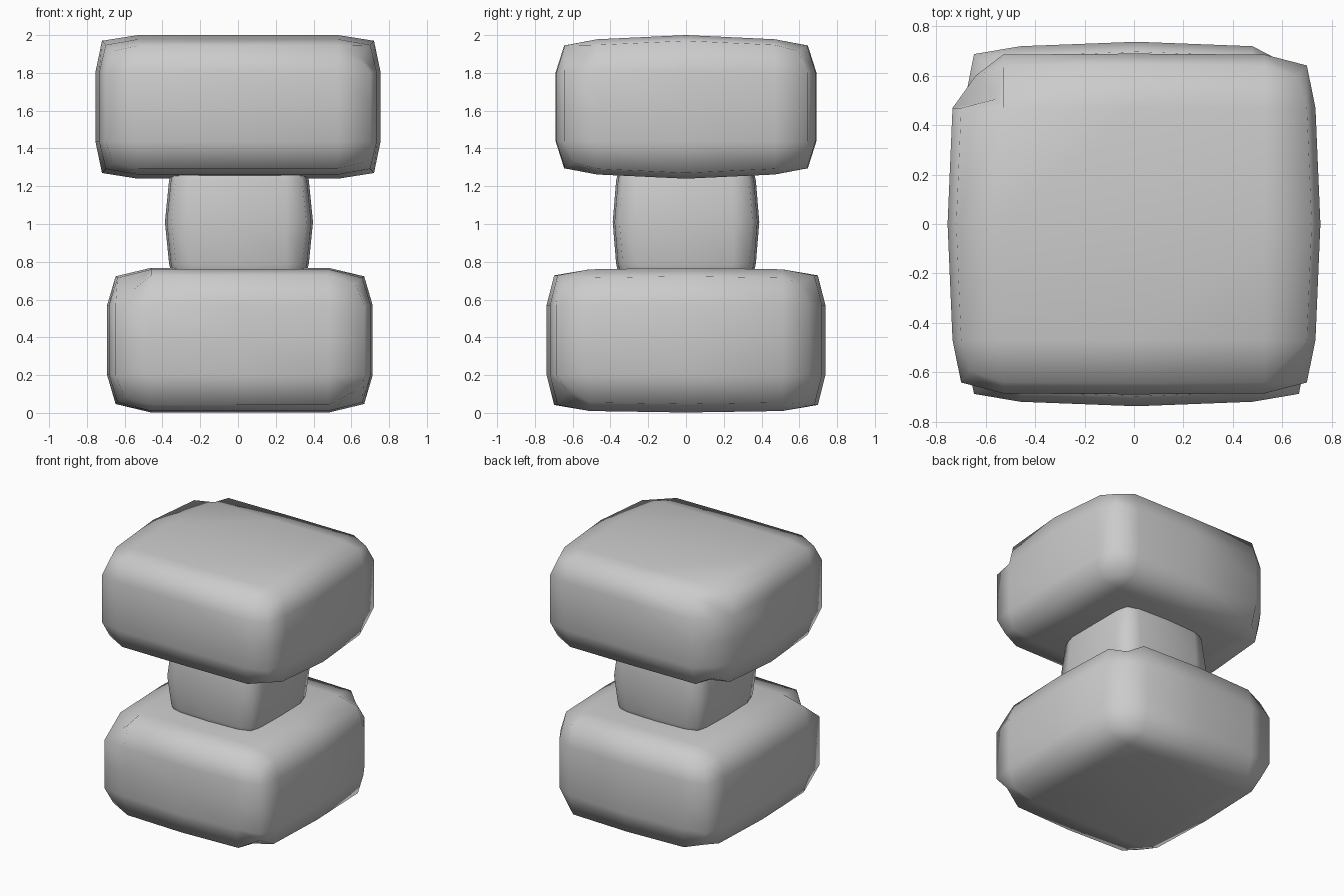
import bpy, bmesh
from mathutils import Vector

if "Cube" in bpy.data.objects:
    bpy.data.objects.remove(bpy.data.objects["Cube"])


def block(name, center, levels, drops, chips=()):
    """Softly bulged stone block made from a 4x4x4 cube.
    levels: per axis (inner ring, outer edge, full half size)
    drops: sinking of a face at (inner ring, edge)
    chips: (corner signs, offset), sign 0 = anywhere along that axis"""
    bm = bmesh.new()
    bmesh.ops.create_cube(bm, size=4)
    bmesh.ops.subdivide_edges(bm, edges=bm.edges[:], cuts=3, use_grid_fill=True)
    for v in bm.verts:
        g = [round(c) for c in v.co]
        p = []
        for a in range(3):
            inner, full = levels[a]
            s = (g[a] > 0) - (g[a] < 0)
            if abs(g[a]) == 2:
                d = full
                for o in range(3):
                    if o != a and g[o]:
                        d -= drops[a][o][abs(g[o]) - 1]
            else:
                d = inner * abs(g[a])
            p.append(s * d)
        co = Vector(p)
        for signs, off in chips:
            if all(s == 0 or g[a] == 2 * s for a, s in enumerate(signs)):
                co += Vector(off)
        v.co = co + Vector(center)
    bmesh.ops.recalc_face_normals(bm, faces=bm.faces[:])
    for f in bm.faces:
        f.smooth = True
    me = bpy.data.meshes.new(name)
    bm.to_mesh(me)
    bm.free()
    ob = bpy.data.objects.new(name, me)
    bpy.context.collection.objects.link(ob)
    return ob


N = (0, 0)

# lower block, chipped at two corners
block("lower_block", (0.01, 0, 0.385),
      [(0.47, 0.703), (0.51, 0.738), (0.185, 0.383)],
      [[N, (0.01, 0.045), (0.0, 0.045)],
       [(0.018, 0.05), N, (0.0, 0.04)],
       [(0.0, 0.045), (0.008, 0.04), N]],
      [((1, 1, 0), (-0.05, -0.04, 0)),
       ((-1, -1, 1), (0.05, 0.04, -0.03)),
       ((1, -1, -1), (0, 0.02, 0.03))])

# neck between the blocks
block("neck", (0.005, 0, 1.01),
      [(0.25, 0.392), (0.25, 0.388), (0.22, 0.38)],
      [[N, (0.01, 0.035), (0.022, 0.055)],
       [(0.01, 0.035), N, (0.018, 0.05)],
       [(0.01, 0.03), (0.01, 0.03), N]])

# upper block, large chip on the back left corner
block("upper_block", (0, 0, 1.62),
      [(0.53, 0.755), (0.47, 0.69), (0.183, 0.38)],
      [[N, (0.02, 0.055), (0.0, 0.035)],
       [(0.004, 0.048), N, (0.0, 0.045)],
       [(0.0, 0.03), (0.022, 0.055), N]],
      [((-1, 1, 0), (0.06, -0.04, 0)),
       ((-1, 1, 1), (0.05, -0.05, -0.05)),
       ((1, -1, 1), (-0.02, 0.04, -0.03))])
